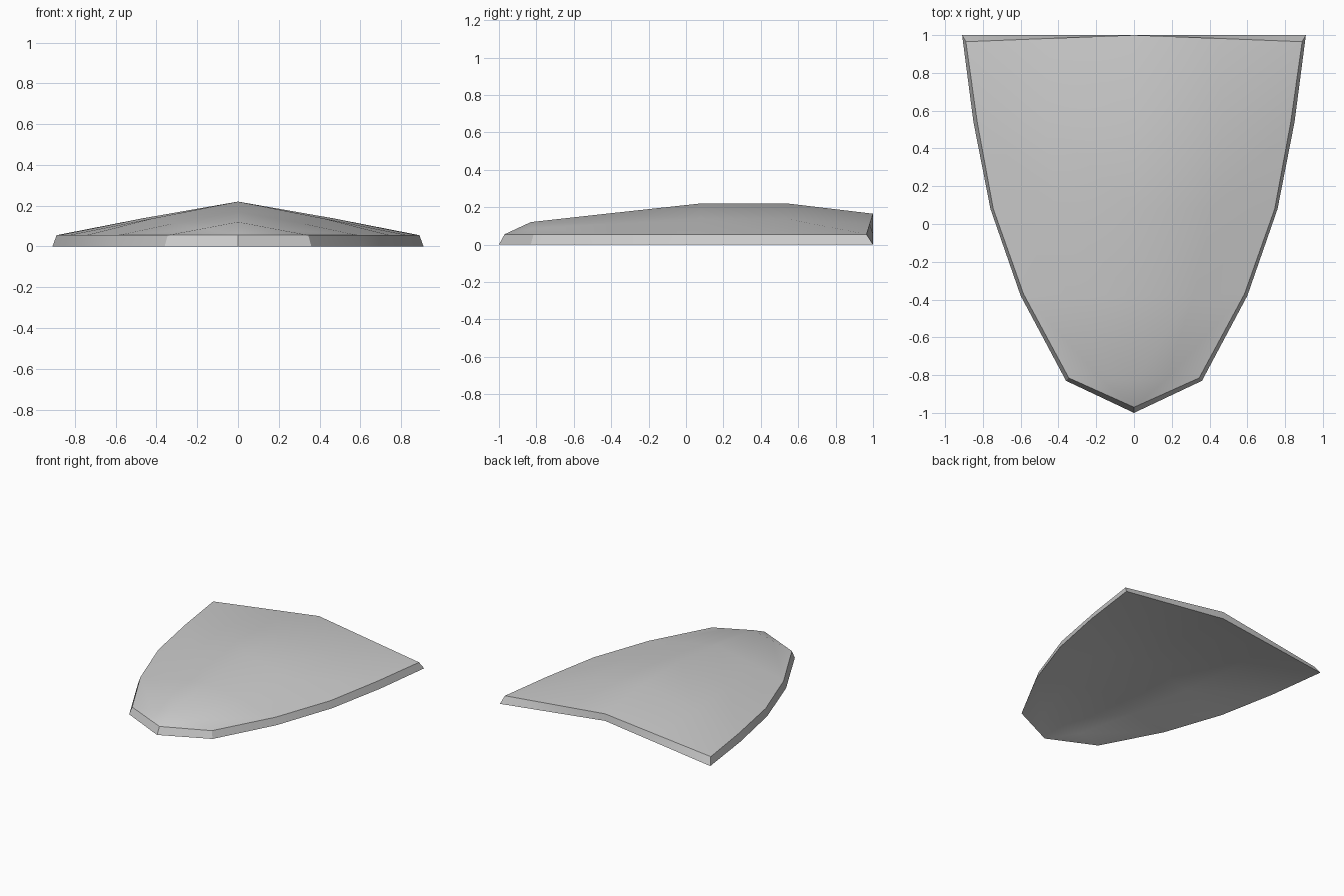
import bpy, bmesh, math

if "Cube" in bpy.data.objects:
    bpy.data.objects.remove(bpy.data.objects["Cube"])

# Half profile of the shell: rows from the blunt nose to the open rear edge.
# y, outer half width, inset half width, inset y, ridge height, mid fraction
RIM = 0.055
ROWS = [
    (-0.83, 0.36, 0.345, -0.815, 0.12, 0.50),
    (-0.38, 0.60, 0.585, -0.37, 0.17, 0.54),
    (0.08, 0.76, 0.745, 0.08, 0.22, 0.56),
    (0.54, 0.85, 0.83, 0.54, 0.22, 0.565),
    (1.00, 0.91, 0.89, 0.965, 0.165, 0.50),
]

bm = bmesh.new()


def skin(top):
    """One half of the domed surface; returns its vertex rows and nose tip."""
    drop = 0.0 if top else RIM
    edge_z = RIM - drop
    rows = []
    for y, wide, inset, inset_y, ridge, f in ROWS:
        w, ey = (inset, inset_y) if top else (wide, y)
        rows.append([
            bm.verts.new((0, y, ridge - drop)),
            bm.verts.new((w * f, (y + ey) / 2, (ridge + RIM) / 2 - drop)),
            bm.verts.new((w, ey, edge_z)),
        ])
    tip = bm.verts.new((0, -0.97 if top else -1.0, edge_z))
    for a, b in zip(rows, rows[1:]):
        for i in range(2):
            bm.faces.new((a[i], a[i + 1], b[i + 1]))
            bm.faces.new((a[i], b[i + 1], b[i]))
    for i in range(2):
        bm.faces.new((tip, rows[0][i + 1], rows[0][i]))
    return rows, tip


top_rows, top_tip = skin(True)
low_rows, low_tip = skin(False)

# Side rim, from the nose tip to the rear corner
top_edge = [top_tip] + [r[2] for r in top_rows]
low_edge = [low_tip] + [r[2] for r in low_rows]
for i in range(len(top_edge) - 1):
    bm.faces.new((low_edge[i], low_edge[i + 1], top_edge[i + 1], top_edge[i]))

# Thin rear edge
for i in range(2):
    bm.faces.new((low_rows[-1][i], low_rows[-1][i + 1],
                  top_rows[-1][i + 1], top_rows[-1][i]))

# Mirror to the other side and weld along the ridge
half = bm.verts[:] + bm.edges[:] + bm.faces[:]
bmesh.ops.mirror(bm, geom=half, axis='X', merge_dist=0.0005)
bmesh.ops.remove_doubles(bm, verts=bm.verts[:], dist=0.0005)
bmesh.ops.recalc_face_normals(bm, faces=bm.faces[:])

mesh = bpy.data.meshes.new("shell_plate")
bm.to_mesh(mesh)
bm.free()
shell = bpy.data.objects.new("shell_plate", mesh)
bpy.context.collection.objects.link(shell)

# Plain grey colour
grey = bpy.data.materials.new("light_grey")
grey.diffuse_color = (0.6, 0.6, 0.6, 1)
grey.use_nodes = True
grey.node_tree.nodes["Principled BSDF"].inputs["Base Color"].default_value = grey.diffuse_color
mesh.materials.append(grey)

# Smooth dome with sharp rim
bpy.context.view_layer.objects.active = shell
shell.select_set(True)
bpy.ops.object.shade_smooth_by_angle(angle=math.radians(30))
